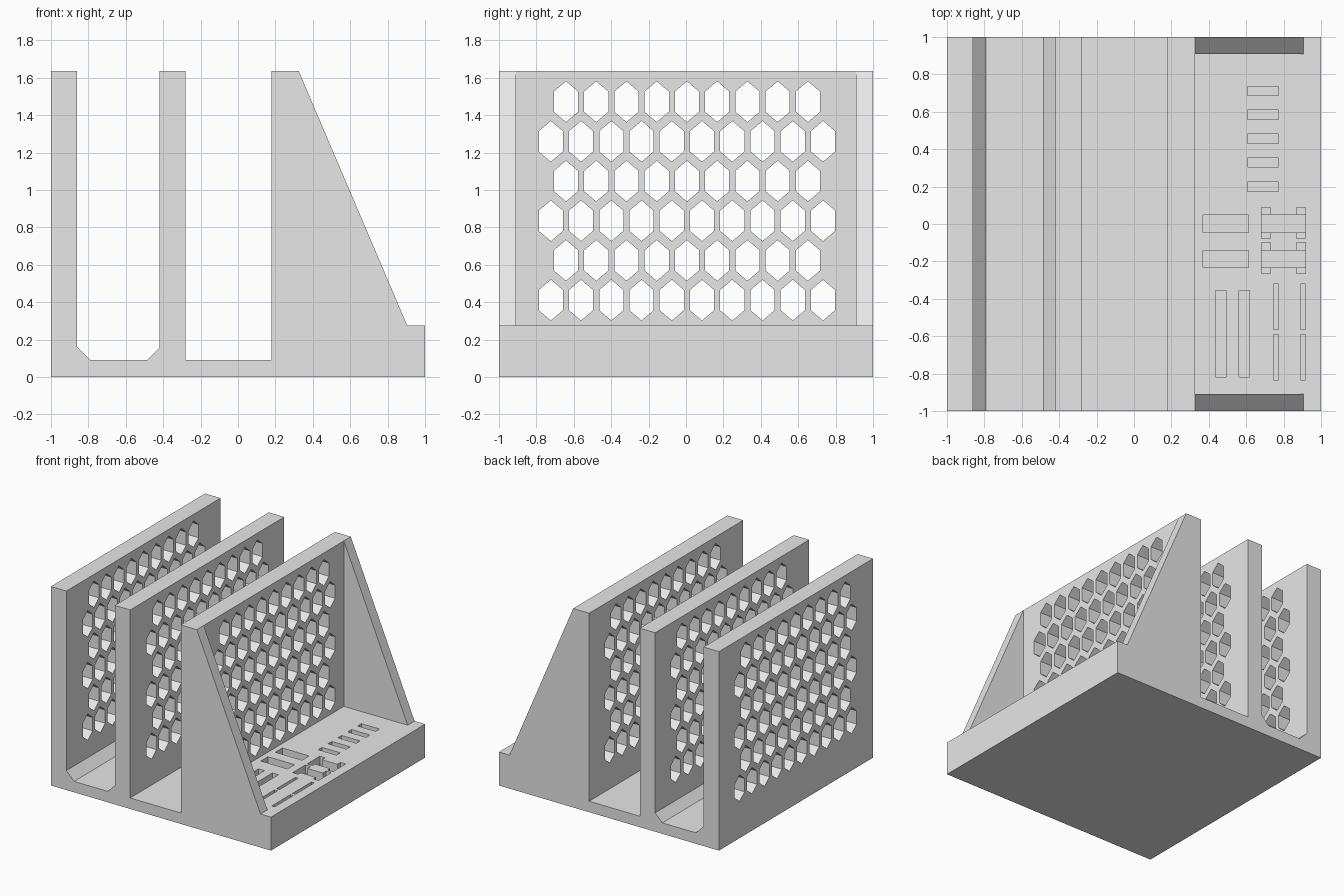
import bpy, bmesh, math

if "Cube" in bpy.data.objects:
    bpy.data.objects.remove(bpy.data.objects["Cube"])

grey = bpy.data.materials.new("plain_grey")
grey.diffuse_color = (0.8, 0.8, 0.8, 1)
grey.use_nodes = True
grey.node_tree.nodes["Principled BSDF"].inputs["Base Color"].default_value = grey.diffuse_color


def make_object(name, prisms):
    """Each prism is (base points, extrusion vector); all share one mesh."""
    bm = bmesh.new()
    for pts, vec in prisms:
        face = bm.faces.new([bm.verts.new(p) for p in pts])
        out = bmesh.ops.extrude_face_region(bm, geom=[face], use_keep_orig=True)
        moved = [v for v in out["geom"] if isinstance(v, bmesh.types.BMVert)]
        bmesh.ops.translate(bm, verts=moved, vec=vec)
    bmesh.ops.recalc_face_normals(bm, faces=bm.faces)
    mesh = bpy.data.meshes.new(name)
    bm.to_mesh(mesh)
    bm.free()
    mesh.materials.append(grey)
    obj = bpy.data.objects.new(name, mesh)
    bpy.context.collection.objects.link(obj)
    return obj


def side_prism(profile, y):
    """Prism of an x-z profile running from -y to y."""
    return [(x, -y, z) for x, z in profile], (0, 2 * y, 0)


def slot(x0, x1, y0, y1, depth):
    """Box sunk into the tray top."""
    z = TRAY - depth
    return [(x0, y0, z), (x1, y0, z), (x1, y1, z), (x0, y1, z)], (0, 0, depth + 0.05)


H, TRAY, FLOOR = 1.635, 0.275, 0.09

# Stand body: base, three upright walls and the sloped side braces
body = make_object("organizer_stand", [side_prism([
    (-1, 0), (1, 0), (1, TRAY), (0.905, TRAY), (0.325, H), (0.18, H),
    (0.18, FLOOR), (-0.28, FLOOR), (-0.28, H), (-0.42, H), (-0.42, 0.155),
    (-0.485, FLOOR), (-0.79, FLOOR), (-0.86, 0.16), (-0.86, H), (-1, H)], 1)])

# Space between the side braces
pocket = make_object("pocket_cutter", [side_prism(
    [(0.325, TRAY), (0.905, TRAY), (1.0, 0.5), (0.6, 1.8), (0.325, 1.8)], 0.91)])

# Staggered rows of tall hexagonal holes through all three walls
holes = []
for row in range(6):
    count = 10 - row % 2
    for i in range(count):
        cy = 0.005 + (i - (count - 1) / 2) * 0.1617
        cz = 0.411 + row * 0.2122
        pts = [(-1.1, cy + 0.0745 * math.sin(k * math.pi / 3),
                cz + 0.109 * math.cos(k * math.pi / 3)) for k in range(6)]
        holes.append((pts, (1.65, 0, 0)))
hex_holes = make_object("hex_hole_cutter", holes)

# Card, drive and plug slots in the tray
DEEP, SHALLOW = 0.13, 0.07
slots = [slot(0.606, 0.772, y - 0.025, y + 0.025, DEEP)
         for y in (0.711, 0.5835, 0.456, 0.3285, 0.2)]
tabs = []
for y in (0.001, -0.187):
    slots.append(slot(0.37, 0.613, y - 0.046, y + 0.046, DEEP))
    slots.append(slot(0.682, 0.918, y - 0.046, y + 0.046, DEEP))
    for x in (0.682, 0.87):
        tabs.append(slot(x, x + 0.048, y - 0.078, y + 0.088, SHALLOW))
for x in (0.436, 0.562):
    slots.append(slot(x, x + 0.055, -0.818, -0.355, DEEP))
for x in (0.746, 0.891):
    for y in (-0.564, -0.834):
        slots.append(slot(x, x + 0.027, y, y + 0.243, DEEP))
tab_cutter = make_object("slot_tab_cutter", tabs)
slot_cutter = make_object("slot_cutter", slots)

# Apply the cuts in order, then remove the helpers
cutters = (pocket, hex_holes, tab_cutter, slot_cutter)
for cutter in cutters:
    cutter.hide_render = True
    mod = body.modifiers.new(cutter.name, 'BOOLEAN')
    mod.operation = 'DIFFERENCE'
    mod.solver = 'EXACT'
    mod.object = cutter
bpy.context.view_layer.update()
graph = bpy.context.evaluated_depsgraph_get()
cut_mesh = bpy.data.meshes.new_from_object(body.evaluated_get(graph))
body.modifiers.clear()
body.data = cut_mesh
for cutter in cutters:
    bpy.data.objects.remove(cutter)
